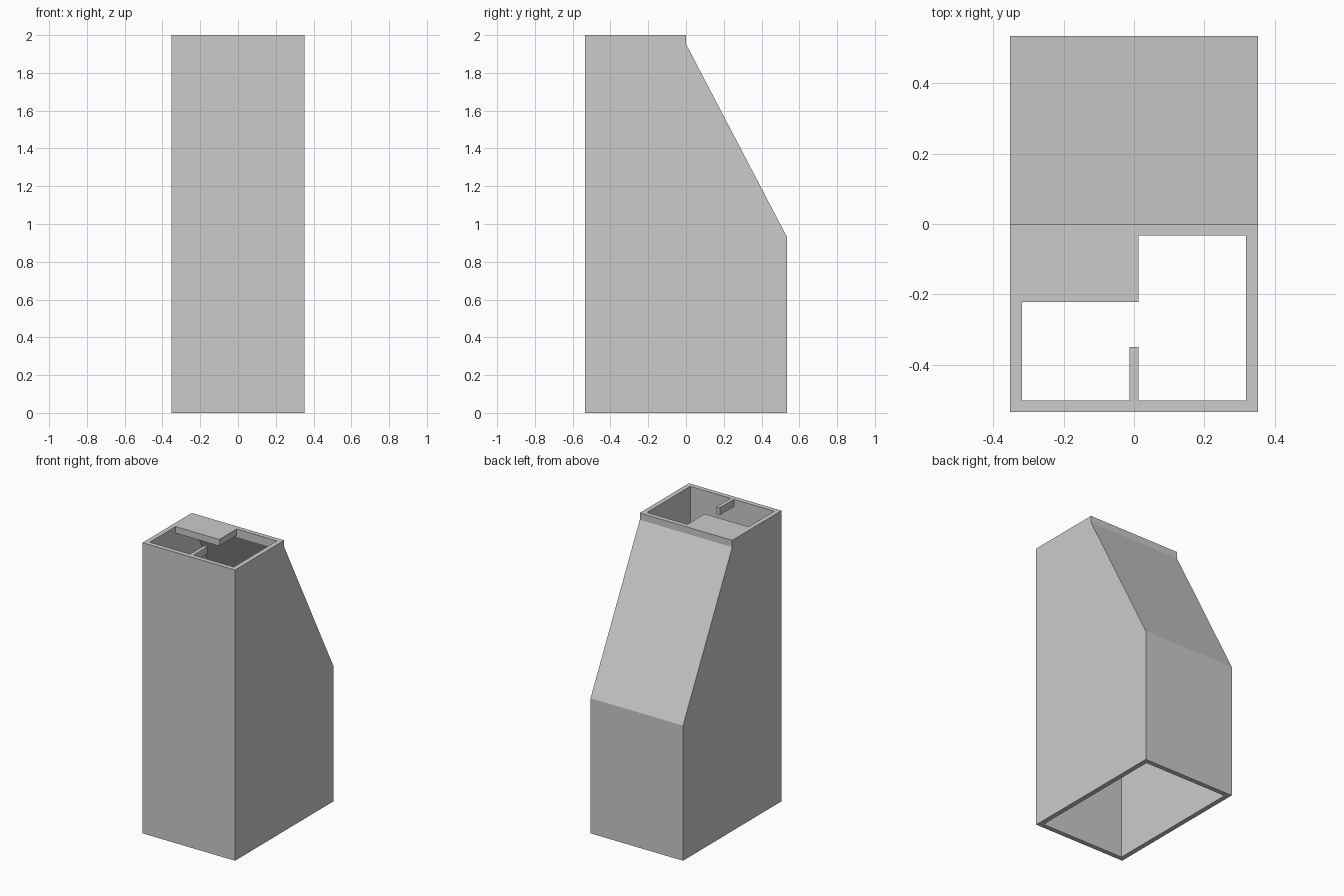
import bpy, bmesh

if "Cube" in bpy.data.objects:
    bpy.data.objects.remove(bpy.data.objects["Cube"])

HX, HY, T = 0.352, 0.535, 0.033   # half width, half depth, wall thickness
TOP = 2.0


def make_object(name, bm):
    bmesh.ops.recalc_face_normals(bm, faces=bm.faces)
    mesh = bpy.data.meshes.new(name)
    bm.to_mesh(mesh)
    bm.free()
    obj = bpy.data.objects.new(name, mesh)
    bpy.context.collection.objects.link(obj)
    return obj


def box(name, x0, x1, y0, y1, z0, z1):
    bm = bmesh.new()
    bmesh.ops.create_cube(bm, size=1)
    for v in bm.verts:
        v.co.x = x1 if v.co.x > 0 else x0
        v.co.y = y1 if v.co.y > 0 else y0
        v.co.z = z1 if v.co.z > 0 else z0
    return make_object(name, bm)


# Hollow housing: rectangular rings going up the outside, then down the inside
# each ring is (inset, back edge y, height)
rings = [
    (0, HY, 0), (0, HY, 0.93), (0, 0, 1.953), (0, 0, TOP),
    (T, -T, TOP), (T, -T, 1.945), (T, HY - T, 0.915), (T, HY - T, 0),
]
bm = bmesh.new()
loops = []
for inset, back, z in rings:
    x, front = HX - inset, -HY + inset
    corners = [(-x, front), (x, front), (x, back), (-x, back)]
    loops.append([bm.verts.new((cx, cy, z)) for cx, cy in corners])
for i, a in enumerate(loops):
    b = loops[(i + 1) % len(loops)]
    for k in range(4):
        n = (k + 1) % 4
        bm.faces.new((a[k], a[n], b[n], b[k]))
make_object("housing", bm)

# Plate covering the back left of the top opening
box("top_plate", -HX + T, 0.013, -0.222, -T, TOP - 0.045, TOP)

# Short divider tab on the inside of the front wall
box("divider_tab", -0.013, 0.013, -HY + T, -0.35, TOP - 0.05, TOP)
